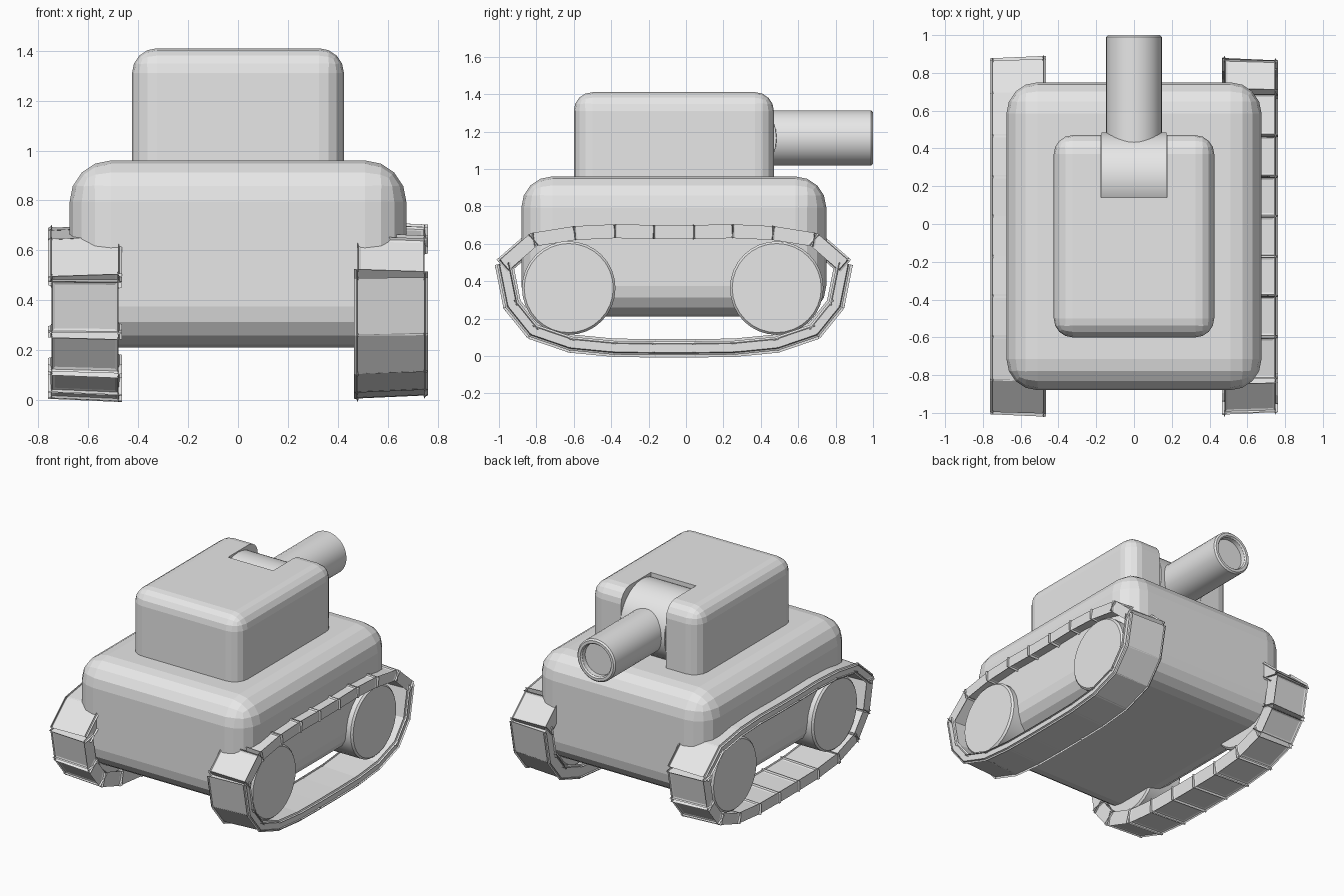
import bpy, bmesh, math
from mathutils import Vector, Matrix

if "Cube" in bpy.data.objects:
    bpy.data.objects.remove(bpy.data.objects["Cube"], do_unlink=True)

grey = bpy.data.materials.new("light_grey")
grey.use_nodes = True
colour = (0.8, 0.8, 0.8, 1)
grey.diffuse_color = colour
grey.node_tree.nodes["Principled BSDF"].inputs["Base Color"].default_value = colour


def finish(bm, name):
    bmesh.ops.recalc_face_normals(bm, faces=bm.faces)
    mesh = bpy.data.meshes.new(name)
    bm.to_mesh(mesh)
    bm.free()
    mesh.materials.append(grey)
    obj = bpy.data.objects.new(name, mesh)
    bpy.context.collection.objects.link(obj)
    return obj


def box(name, lo, hi, radius=0, segments=4):
    """Box between two corners, with all edges rounded."""
    lo, hi = Vector(lo), Vector(hi)
    bm = bmesh.new()
    bmesh.ops.create_cube(bm, size=1)
    for v in bm.verts:
        v.co = (lo + hi) / 2 + Matrix.Diagonal(hi - lo) @ v.co
    if radius:
        bmesh.ops.bevel(bm, geom=bm.edges[:], offset=radius, segments=segments,
                        profile=0.5, affect='EDGES')
    return finish(bm, name)


def lathe(name, profile, matrix, sides=32):
    """Turn a (radius, height) profile around local z; both ends are capped."""
    bm = bmesh.new()
    rings = []
    for r, h in profile:
        rings.append([bm.verts.new((r * math.cos(math.tau * i / sides),
                                    r * math.sin(math.tau * i / sides), h))
                      for i in range(sides)])
    for a, b in zip(rings, rings[1:]):
        for i in range(sides):
            j = (i + 1) % sides
            bm.faces.new((a[i], a[j], b[j], b[i]))
    bm.faces.new(rings[0])
    bm.faces.new(rings[-1])
    bm.transform(matrix)
    obj = finish(bm, name)
    bpy.ops.object.select_all(action='DESELECT')
    obj.select_set(True)
    bpy.context.view_layer.objects.active = obj
    bpy.ops.object.shade_smooth_by_angle(angle=math.radians(30))


def drum(name, radius, x0, x1, y, z, edge):
    """Cylinder lying along x with softened rims."""
    profile = [(radius - edge, x0), (radius, x0 + edge),
               (radius, x1 - edge), (radius - edge, x1)]
    lathe(name, profile, Matrix.Translation((0, y, z)) @ Matrix.Rotation(math.pi / 2, 4, 'Y'))


# Hull and turret
box("hull", (-0.675, -0.88, 0.21), (0.675, 0.75, 0.96), 0.165)
turret = box("turret", (-0.425, -0.6, 0.8), (0.425, 0.47, 1.41), 0.1)

# Slot for the gun mount
cutter = box("slot_cutter", (-0.175, 0.14, 0.9), (0.175, 0.7, 1.6))
cutter.hide_render = True
cut = turret.modifiers.new("slot", 'BOOLEAN')
cut.operation = 'DIFFERENCE'
cut.solver = 'EXACT'
cut.object = cutter
bpy.context.view_layer.objects.active = turret
bpy.ops.object.modifier_apply(modifier=cut.name)
bpy.data.objects.remove(cutter, do_unlink=True)

# Gun mount and hollow-ended barrel
drum("gun_mount", 0.24, -0.173, 0.173, 0.245, 1.165, 0.002)
lathe("barrel", [(0.148, 0.3), (0.148, 0.99), (0.138, 1.0), (0.12, 1.0),
                 (0.112, 0.99), (0.11, 0.96)],
      Matrix.Translation((0, 0, 1.165)) @ Matrix.Rotation(-math.pi / 2, 4, 'X'))

# Track joints: back half of the loop, mirrored about its middle
TRACK_Y = -0.065
half = [(0.107, 0.663), (0.315, 0.667), (0.53, 0.657), (0.75, 0.622), (0.907, 0.485),
        (0.865, 0.275), (0.752, 0.135), (0.55, 0.066), (0.322, 0.044), (0.107, 0.041)]
joints = half + [(-y, z) for y, z in reversed(half)]


def link(name, side, a, b):
    """One track plate between two joints, thinner towards the outside."""
    a = Vector((0, a[0] + TRACK_Y, a[1]))
    b = Vector((0, b[0] + TRACK_Y, b[1]))
    along = (b - a).normalized()
    normal = along.cross(Vector((1, 0, 0)))
    length = (b - a).length - 0.006
    bm = bmesh.new()
    bmesh.ops.create_cube(bm, size=1)
    for v in bm.verts:
        outer = v.co.x > 0
        x = 0.748 if outer else 0.48
        thick = 0.046 if outer else 0.07
        v.co = ((a + b) / 2 + along * v.co.y * length + normal * v.co.z * thick
                + Vector((x * side, 0, 0)))
    bmesh.ops.bevel(bm, geom=bm.edges[:], offset=0.014, segments=2,
                    profile=0.5, affect='EDGES')
    finish(bm, name)


# Wheels and tracks on both sides
for side, label in ((1, "left"), (-1, "right")):
    x0, x1 = sorted((0.49 * side, 0.72 * side))
    for end, y in (("front", -0.627), ("back", 0.485)):
        drum(f"{label}_{end}_wheel", 0.25, x0, x1, y, 0.363, 0.012)
    for i, joint in enumerate(joints):
        link(f"{label}_track_link_{i + 1}", side, joint, joints[(i + 1) % len(joints)])
